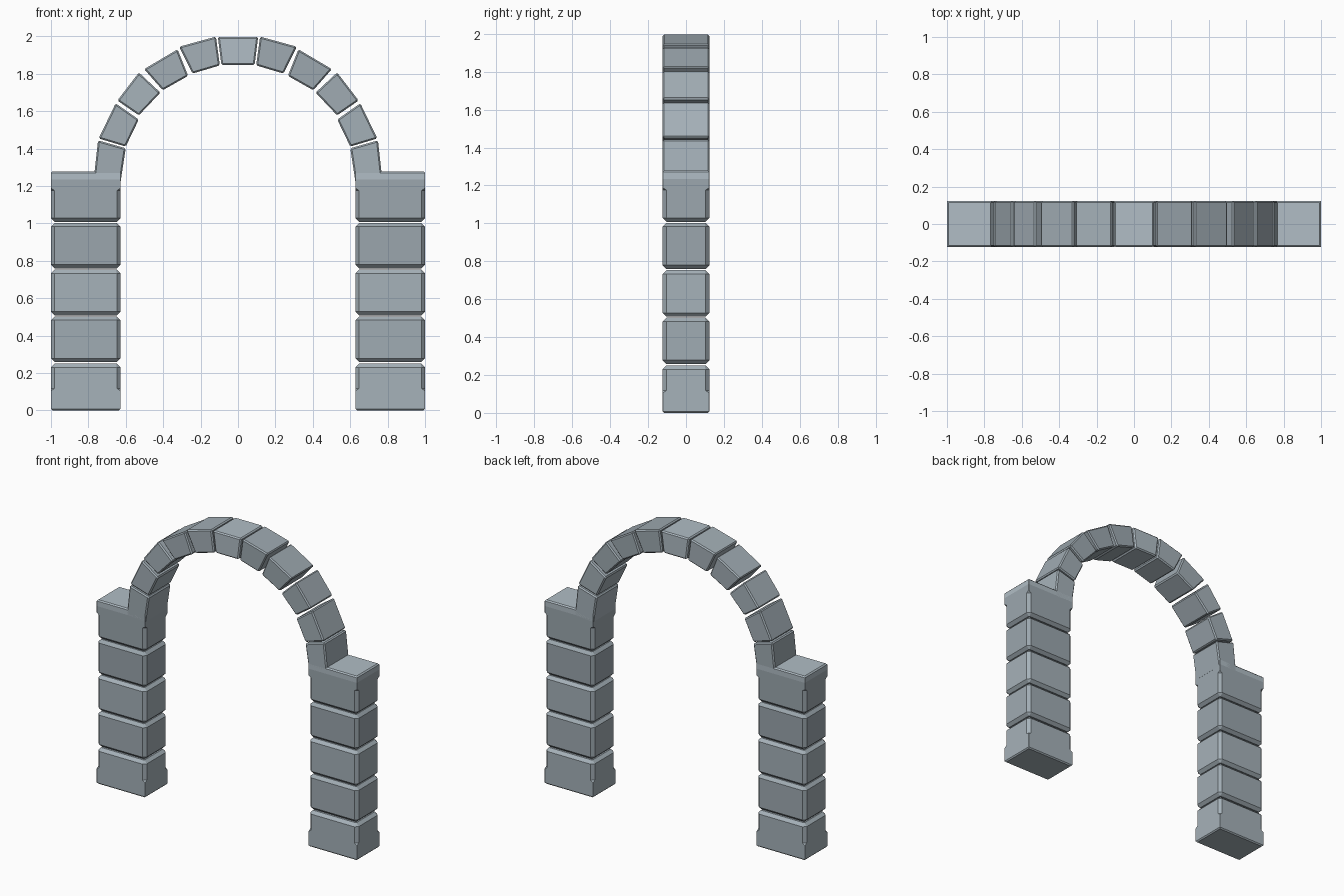
import bpy, bmesh

if "Cube" in bpy.data.objects:
    bpy.data.objects.remove(bpy.data.objects["Cube"])

D = 0.123               # half depth of the whole arch
X0, X1 = 0.628, 1.0     # pillar inner and outer faces
B = 0.02                # chamfer of the pillar blocks


def stone_mat(shade):
    """Blue-grey stone; shade scales the brightness."""
    name = f"stone_{int(round(shade * 100))}"
    mat = bpy.data.materials.get(name) or bpy.data.materials.new(name)
    mat.diffuse_color = (0.36 * shade, 0.42 * shade, 0.46 * shade, 1)
    mat.use_nodes = True
    mat.node_tree.nodes["Principled BSDF"].inputs["Base Color"].default_value = mat.diffuse_color
    return mat


def finish(bm, name, shade, pale=None):
    bmesh.ops.recalc_face_normals(bm, faces=bm.faces[:])
    if pale:  # worn foot or top faces in a lighter tone
        for f in bm.faces:
            if pale[0] < f.calc_center_median().z < pale[1]:
                f.material_index = 1
    me = bpy.data.meshes.new(name)
    bm.to_mesh(me)
    bm.free()
    me.materials.append(stone_mat(shade))
    if pale:
        me.materials.append(stone_mat(1.22))
    ob = bpy.data.objects.new(name, me)
    bpy.context.collection.objects.link(ob)
    return ob


def pillar_block(name, side, shade, rings, pale=None):
    """Loft eight-sided rings given as (z, inset, corner chamfer)."""
    bm = bmesh.new()
    cx, hx = side * (X0 + X1) / 2, (X1 - X0) / 2
    loops = []
    for z, inset, c in rings:
        a, b = hx - inset, D - inset
        pts = [(a, -b + c), (a, b - c), (a - c, b), (-a + c, b),
               (-a, b - c), (-a, -b + c), (-a + c, -b), (a - c, -b)]
        loops.append([bm.verts.new((cx + x, y, z)) for x, y in pts])
    for lo, hi in zip(loops, loops[1:]):
        for i in range(8):
            j = (i + 1) % 8
            bm.faces.new((lo[i], lo[j], hi[j], hi[i]))
    bm.faces.new(loops[0])
    bm.faces.new(loops[-1])
    return finish(bm, name, shade, pale)


def arch_stone(name, side, shade, quad, grow=0.005):
    """Wedge stone extruded through the depth, with chamfered edges."""
    bm = bmesh.new()
    mx, mz = sum(p[0] for p in quad) / 4, sum(p[1] for p in quad) / 4
    k = 1 + grow / 0.09
    quad = [(mx + (x - mx) * k, mz + (z - mz) * k) for x, z in quad]
    front = [bm.verts.new((side * x, -D, z)) for x, z in quad]
    back = [bm.verts.new((side * x, D, z)) for x, z in quad]
    bm.faces.new(front)
    bm.faces.new(back[::-1])
    for i in range(4):
        j = (i + 1) % 4
        bm.faces.new((front[i], front[j], back[j], back[i]))
    bmesh.ops.recalc_face_normals(bm, faces=bm.faces[:])
    bmesh.ops.bevel(bm, geom=bm.edges[:], offset=0.008, offset_type='OFFSET',
                    segments=1, profile=0.5, affect='EDGES')
    return finish(bm, name, shade)


# Stone outlines: outer low, outer high, inner high, inner low
stones = [
    [(0.768, 1.23), (0.745, 1.437), (0.605, 1.397), (0.632, 1.22)],
    [(0.739, 1.457), (0.653, 1.635), (0.536, 1.553), (0.602, 1.416)],
    [(0.639, 1.658), (0.53, 1.80), (0.421, 1.698), (0.53, 1.583)],
    [(0.495, 1.824), (0.326, 1.924), (0.272, 1.79), (0.401, 1.717)],
    [(0.308, 1.942), (0.122, 1.993), (0.102, 1.847), (0.241, 1.806)],
]
arch_shades = {-1: (0.97, 1.02, 1.08, 1.0, 1.04), 1: (1.06, 1.03, 0.97, 0.93, 0.95)}

for side, tag in ((-1, "left"), (1, "right")):
    # Base block: sharp corners at the foot, chamfered above
    pillar_block(f"{tag}_base_block", side, 1.06, [
        (0, 0.008, 0.001), (0.008, 0, 0.001), (0.105, 0, 0.001),
        (0.118, 0, B), (0.25 - B, 0, B), (0.25, B, 0.004)])
    # Middle blocks
    courses = ((0.258, 0.502, 0.98), (0.508, 0.753, 1.06), (0.759, 1.002, 0.91))
    for k, (z0, z1, shade) in enumerate(courses):
        pillar_block(f"{tag}_pillar_block_{k + 1}", side, shade, [
            (z0, B, 0.004), (z0 + B, 0, B), (z1 - B, 0, B), (z1, B, 0.004)])
    # Capital block: sharp corners and paler stone at the top
    pillar_block(f"{tag}_top_block", side, 0.93, [
        (1.008, B, 0.004), (1.008 + B, 0, B), (1.175, 0, B),
        (1.188, 0, 0.001), (1.235, 0, 0.001), (1.27, 0, 0.001),
        (1.278, 0.008, 0.001)], pale=(1.24, 2))
    # Arch stones
    for k, quad in enumerate(stones):
        arch_stone(f"{tag}_arch_stone_{k + 1}", side, arch_shades[side][k], quad)

# Keystone
arch_stone("keystone", 1, 1.22, [(-0.102, 1.993), (0.102, 1.993),
                                 (0.084, 1.85), (-0.084, 1.85)])
